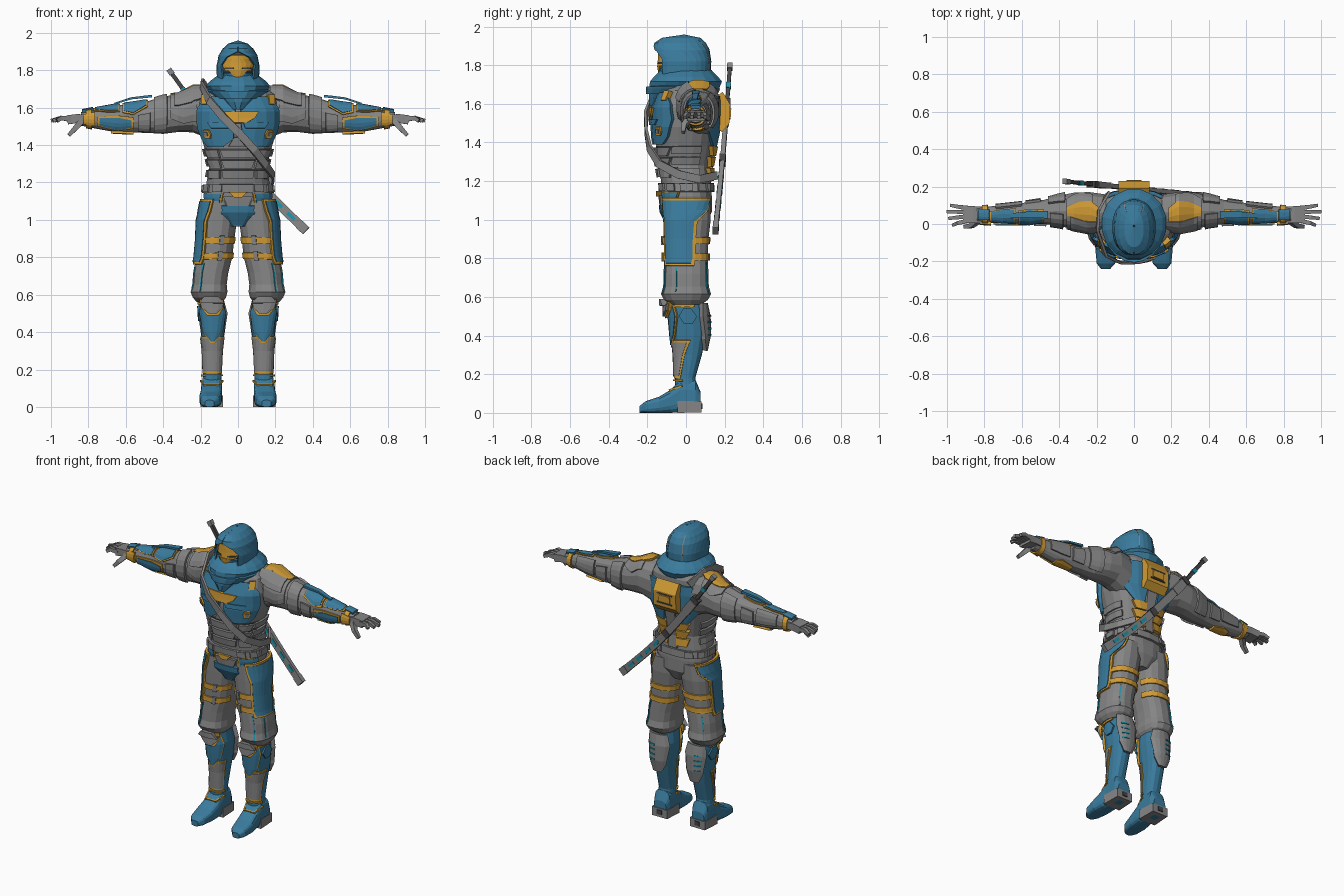
import bpy, bmesh, math
from mathutils import Vector

if "Cube" in bpy.data.objects:
    bpy.data.objects.remove(bpy.data.objects["Cube"])

COLORS = {"grey": (.235, .235, .235), "dark_grey": (.06, .06, .065), "blue": (.042, .2, .34),
          "gold": (.64, .33, .035), "cyan": (.01, .3, .42)}
MATS = {}
for key, c in COLORS.items():
    MATS[key] = bpy.data.materials.new(key)
    MATS[key].diffuse_color = (*c, 1)


def finish(name, bm, mat, mirror, thick=0):
    me = bpy.data.meshes.new(name)
    bm.to_mesh(me)
    bm.free()
    ob = bpy.data.objects.new(name, me)
    bpy.context.collection.objects.link(ob)
    me.materials.append(MATS[mat])
    if thick:
        m = ob.modifiers.new("thickness", "SOLIDIFY")
        m.thickness, m.offset = thick, -1
    if mirror:
        ob.modifiers.new("mirror", "MIRROR")
    return ob


def lerp_rows(rows, h):
    rows = sorted(rows)
    if h <= rows[0][0]:
        return rows[0][1:]
    for a, b in zip(rows, rows[1:]):
        if h <= b[0]:
            f = (h - a[0]) / (b[0] - a[0])
            return [p + (q - p) * f for p, q in zip(a[1:], b[1:])]
    return rows[-1][1:]


def point(surf, h, deg, d=0):
    """Point on a ringed surface, pushed out by d."""
    rings, axis, n = surf
    cu, cv, ru, rv = lerp_rows(rings, h)
    c, s = math.cos(math.radians(deg)), math.sin(math.radians(deg))
    v = Vector((math.copysign(abs(c) ** (2 / n), c) * ru, math.copysign(abs(s) ** (2 / n), s) * rv))
    v += v.normalized() * d
    u, w = cu + v.x, cv + v.y
    return {"z": (u, w, h), "x": (h, u, w), "y": (u, h, w)}[axis]


def loft(name, surf, mat, sides=16, mirror=True):
    """Closed solid through all the rings."""
    bm = bmesh.new()
    loops = [[bm.verts.new(point(surf, r[0], 360 * (i + .5) / sides)) for i in range(sides)]
             for r in sorted(surf[0])]
    for a, b in zip(loops, loops[1:]):
        for i in range(sides):
            j = (i + 1) % sides
            bm.faces.new((a[i], a[j], b[j], b[i]))
    bm.faces.new(loops[0][::-1])
    bm.faces.new(loops[-1])
    bmesh.ops.recalc_face_normals(bm, faces=bm.faces)
    return finish(name, bm, mat, mirror)


def plate(name, surf, rows, d, mat, trim=0, mirror=True):
    """Armour plate following a surface; rows are (height, start angle, end angle)."""
    rows = sorted(rows)
    if trim:
        g = [[h, a - trim * 650, b + trim * 650] for h, a, b in rows]
        g[0][0] -= trim
        g[-1][0] += trim
        plate(name + "_trim", surf, g, d * .7, "gold", 0, mirror)
    lo, hi = rows[0][0], rows[-1][0]
    hs = sorted({r[0] for r in rows} | {r[0] for r in surf[0] if lo + .004 < r[0] < hi - .004})
    cols = max(1, round(max(b - a for _, a, b in rows) / 18))
    bm = bmesh.new()
    grid = []
    for h in hs:
        a, b = lerp_rows(rows, h)
        grid.append([bm.verts.new(point(surf, h, a + (b - a) * i / cols, d)) for i in range(cols + 1)])
    for p, q in zip(grid, grid[1:]):
        for i in range(cols):
            bm.faces.new((p[i], p[i + 1], q[i + 1], q[i]))
    return finish(name, bm, mat, mirror, d + .006)


def bar(name, pts, w, t, mat, normal=None, taper=1, mirror=False):
    """Rectangular bar along points; without a normal it faces away from the body axis."""
    pts = [Vector(p) for p in pts]
    bm = bmesh.new()
    loops = []
    for i, p in enumerate(pts):
        tan = (pts[min(i + 1, len(pts) - 1)] - pts[max(i - 1, 0)]).normalized()
        n = Vector(normal) if normal else Vector((p.x, p.y, 0))
        n = (n - tan * n.dot(tan)).normalized()
        k = .5 * (1 + (taper - 1) * i / (len(pts) - 1))
        s, n = tan.cross(n) * w * k, n * t * k
        loops.append([bm.verts.new(p + o) for o in (s + n, n - s, -s - n, s - n)])
    for a, b in zip(loops, loops[1:]):
        for i in range(4):
            bm.faces.new((a[i], a[i - 1], b[i - 1], b[i]))
    bm.faces.new(loops[0])
    bm.faces.new(loops[-1])
    bmesh.ops.recalc_face_normals(bm, faces=bm.faces)
    return finish(name, bm, mat, mirror)


# Ringed surfaces: (position, centre u, centre v, radius u, radius v)
TORSO = ([(.97, 0, .01, .05, .09), (1.04, 0, .01, .16, .125), (1.12, 0, .005, .18, .13),
          (1.2, 0, 0, .17, .13), (1.28, 0, -.01, .155, .135), (1.38, 0, -.005, .18, .15),
          (1.48, 0, 0, .21, .165), (1.58, 0, .005, .22, .165), (1.67, 0, .02, .205, .145),
          (1.73, 0, .03, .12, .11)], "z", 2.5)
ARM = ([(.15, .06, 1.57, .1, .14), (.24, .065, 1.59, .108, .122), (.32, .07, 1.57, .1, .1),
        (.4, .07, 1.56, .083, .1), (.48, .065, 1.55, .066, .085), (.56, .06, 1.545, .058, .078),
        (.66, .055, 1.54, .052, .07), (.76, .05, 1.54, .046, .052), (.84, .05, 1.54, .04, .036)], "x", 2.3)
LEG = ([(.56, .152, 0, .07, .08), (.585, .153, 0, .09, .115), (.615, .155, 0, .1, .132),
        (.655, .152, 0, .093, .12), (.72, .145, 0, .095, .118), (.8, .127, 0, .098, .115),
        (.9, .117, 0, .099, .118), (1.0, .108, .005, .105, .125), (1.1, .1, .005, .093, .125)], "z", 2.4)
SHIN = ([(.12, .14, 0, .052, .056), (.18, .138, -.005, .05, .053), (.3, .136, .01, .053, .072),
         (.4, .135, .015, .063, .088), (.5, .135, .01, .072, .092), (.6, .145, 0, .065, .08)], "z", 2.5)
FOOT = ([(-.24, .152, .018, .025, .018), (-.21, .15, .03, .05, .03), (-.14, .147, .042, .06, .042),
         (-.08, .142, .06, .058, .06), (-.03, .14, .085, .056, .085), (.05, .14, .085, .056, .085),
         (.075, .14, .06, .045, .05)], "y", 3.5)
HEAD = ([(1.62, 0, -.02, .07, .09), (1.72, 0, -.02, .072, .1), (1.8, 0, -.025, .09, .11),
         (1.88, 0, -.025, .08, .105), (1.93, 0, -.02, .03, .05)], "z", 2)
HOOD = ([(1.66, 0, -.01, .095, .13), (1.74, 0, -.015, .108, .138), (1.82, 0, -.02, .112, .147),
         (1.88, 0, -.025, .1, .143), (1.915, 0, -.03, .078, .13), (1.942, 0, -.025, .048, .095),
         (1.958, 0, -.01, .001, .002)], "z", 2.3)
COWL = ([(1.59, 0, -.1, .045, .09), (1.63, 0, -.045, .095, .15), (1.68, 0, -.01, .15, .185),
         (1.715, 0, 0, .175, .19), (1.74, 0, 0, .155, .17), (1.775, 0, 0, .108, .135)], "z", 2)

# Head, mask, hood and cowl
loft("head", HEAD, "dark_grey", 16, False)
plate("forehead_guard", HEAD, [(1.795, -130, -50), (1.835, -155, -25), (1.86, -135, -45), (1.885, -108, -72)],
      .014, "gold", 0, False)
plate("nose_guard", HEAD, [(1.75, -94, -86), (1.795, -118, -62)], .017, "gold", 0, False)
plate("eye_slot", HEAD, [(1.806, -130, -102), (1.816, -136, -106)], .018, "dark_grey")
plate("face_mask", HEAD, [(1.66, -125, -55), (1.73, -150, -30), (1.785, -155, -25)], .012, "blue", 0, False)
plate("hood", HOOD, [(1.66, -62, 242), (1.74, -46, 226), (1.83, -40, 220), (1.87, -57, 237),
                     (1.9, -89, 269), (1.958, -90, 270)], .004, "blue", 0, False)
plate("hood_seam", HOOD, [(1.76, 64, 67), (1.88, 62, 65), (1.93, 50, 54)], .0055, "grey")
loft("cowl", COWL, "blue", 16, False)
plate("cowl_fold", COWL, [(1.65, -205, 25), (1.69, -220, 40)], .012, "blue", 0, False)

# Torso with chest, abdomen and back armour
loft("torso", TORSO, "grey", 20, False)
plate("chest_plate", TORSO, [(1.39, -72, -40), (1.43, -86, -28), (1.52, -88, -20), (1.6, -88, -26),
                             (1.66, -86, -45)], .02, "blue")
plate("chest_rib", TORSO, [(1.49, -84, -58), (1.52, -86, -52)], .028, "blue")
plate("sternum_gap", TORSO, [(1.39, -100, -80), (1.44, -93, -87)], .022, "grey", 0, False)
plate("chest_emblem", TORSO, [(1.52, -99, -83), (1.545, -107, -74), (1.58, -108, -69)], .03, "gold", 0, False)
plate("collar_tab", TORSO, [(1.62, -50, -38), (1.67, -50, -36)], .027, "gold")
plate("chest_port", TORSO, [(1.435, -53, -43), (1.455, -56, -40), (1.48, -53, -43)], .03, "gold")
plate("chest_port_core", TORSO, [(1.447, -51, -45), (1.468, -51, -45)], .035, "grey")
for i, h in enumerate((1.22, 1.275, 1.33)):
    plate("abdomen_gap_%d" % i, TORSO, [(h + .042, -170, -10), (h + .052, -170, -10)], .003, "dark_grey", 0, False)
    plate("belly_plate_%d" % i, TORSO, [(h, -110, -70), (h + .043, -114, -66)], .02, "grey", 0, False)
    plate("side_plate_%d" % i, TORSO, [(h, -62, -32), (h + .044, -60, -24)], .016, "grey")
    plate("flank_plate_%d" % i, TORSO, [(h + .01, -22, 28), (h + .048, -20, 28)], .013, "grey")
    plate("spine_plate_%d" % i, TORSO, [(h, 64, 84), (h + .049, 56, 84)], .022, "gold")
plate("spine_channel", TORSO, [(1.2, 84, 96), (1.46, 84, 96)], .016, "grey", 0, False)
plate("shoulder_blade_plate", TORSO, [(1.38, 60, 80), (1.48, 34, 84), (1.64, 34, 84)], .018, "blue")
bar("back_pack", [(0, .165, 1.475), (0, .195, 1.505), (0, .2, 1.59), (0, .165, 1.645)], .165, .06, "gold", (0, 1, 0))
bar("back_pack_panel", [(0, .228, 1.53), (0, .23, 1.575)], .08, .009, "gold", (0, 1, 0))
for i, h in enumerate((1.522, 1.583)):
    bar("back_pack_slot_%d" % i, [(-.055, .227, h), (.055, .227, h)], .008, .008, "dark_grey", (0, 1, 0))

# Belt and hips
plate("belt", TORSO, [(1.145, -180, 180), (1.19, -180, 180)], .015, "grey", 0, False)
for i, a in enumerate((-60, -30, 0, 30, 60)):
    plate("belt_pouch_%d" % i, TORSO, [(1.15, a - 9, a + 9), (1.188, a - 9, a + 9)], .024, "grey")
plate("buckle", TORSO, [(1.12, -93, -87), (1.15, -99, -81)], .03, "gold", 0, False)
plate("groin_guard", TORSO, [(.965, -125, -55), (1.02, -119, -61), (1.05, -112, -68), (1.075, -112, -68)],
      .022, "blue", 0, False)
plate("groin_upper_plate", TORSO, [(1.075, -103, -77), (1.125, -108, -72)], .018, "grey", 0, False)
plate("waist_flap", TORSO, [(1.03, -58, -35), (1.14, -67, -15)], .012, "blue", .005)

# Trouser legs, hip armour and thigh straps
loft("trouser_leg", LEG, "grey", 16)
plate("hip_panel", LEG, [(.775, -50, 8), (.8, -54, 11), (.99, -54, 12), (1.05, -62, 46), (1.1, -66, 56)],
      .014, "blue", .012)
for i, h in enumerate((.79, .875)):
    plate("thigh_strap_%d" % i, LEG, [(h, -165, 165), (h + .034, -165, 165)], .008, "gold")
    plate("strap_clip_%d" % i, LEG, [(h - .006, -110, -98), (h + .04, -110, -98)], .013, "grey")
plate("trouser_line", LEG, [(.62, -66, -62), (.77, -66, -62)], .004, "cyan")
plate("trouser_back_line", LEG, [(.62, 58, 62), (.78, 58, 62)], .004, "cyan")
plate("trouser_side_line", LEG, [(.63, -22, -19), (.75, -22, -19)], .004, "cyan")

# Shins, knees and boots
loft("shin", SHIN, "blue", 14)
plate("shin_upper_guard", SHIN, [(.35, -94, -86), (.4, -130, -50), (.5, -145, -35), (.55, -135, -45)],
      .014, "blue", .009)
plate("shin_lower_guard", SHIN, [(.19, -150, -28), (.3, -154, -16), (.365, -158, -4)], .008, "grey", .011)
plate("calf_guard", SHIN, [(.32, 70, 110), (.38, 45, 135), (.5, 36, 144), (.57, 45, 135)], .026, "grey")
for i in range(4):
    plate("calf_vent_%d" % i, SHIN, [(.4 + .033 * i, 56, 86), (.409 + .033 * i, 56, 86)], .03, "cyan")
plate("knee_guard", SHIN, [(.5, -98, -82), (.53, -120, -60), (.565, -125, -55)], .04, "grey", .01)
plate("knee_brow", SHIN, [(.555, -122, -58), (.59, -105, -75)], .06, "grey")
plate("knee_disc", SHIN, [(.46, -8, 8), (.5, -22, 22), (.54, -8, 8)], .01, "blue")
plate("knee_side_strap", SHIN, [(.548, -40, 20), (.56, -40, 20)], .008, "gold")
loft("boot", FOOT, "blue", 16)
plate("boot_cuff", SHIN, [(.164, -170, -10), (.173, -170, -10)], .01, "gold")
bar("boot_strap", [(.198, -.02, .14), (.18, -.085, .118), (.105, -.085, .118), (.082, -.02, .14)],
    .01, .01, "gold", (0, -.4, 1), 1, True)
bar("heel", [(.14, -.045, .031), (.14, .08, .031)], .122, .062, "grey", (0, 0, 1), .92, True)
bar("heel_vent", [(.14, .03, .035), (.14, .086, .035)], .035, .028, "dark_grey", (0, 0, 1), 1, True)

# Arms with layered shoulder and forearm armour
loft("arm", ARM, "grey", 14)
plate("shoulder_cap", ARM, [(.22, 35, 205), (.29, 25, 210), (.36, 50, 190)], .008, "grey")
plate("shoulder_pad", ARM, [(.185, 80, 112), (.23, 64, 112), (.29, 66, 112), (.36, 82, 100)], .013, "gold")
plate("shoulder_ridge", ARM, [(.17, 112, 150), (.25, 114, 165), (.34, 104, 160)], .017, "grey")
plate("biceps_plate", ARM, [(.38, 100, 235), (.45, 95, 240)], .012, "grey")
plate("triceps_plate", ARM, [(.37, -50, 60), (.46, -45, 55)], .012, "grey")
plate("elbow_pad", ARM, [(.5, -35, 25), (.58, -30, 20)], .012, "grey")
plate("forearm_upper_guard", ARM, [(.49, 88, 140), (.56, 80, 165), (.61, 84, 155)], .012, "blue", .008)
plate("forearm_outer_guard", ARM, [(.64, 72, 150), (.7, 70, 145), (.765, 80, 125)], .012, "blue", .008)
plate("forearm_front_guard", ARM, [(.57, 186, 212), (.64, 178, 225), (.74, 178, 210)], .011, "blue", .011)
plate("forearm_front_brace", ARM, [(.47, 170, 235), (.535, 174, 230)], .011, "grey")
plate("forearm_back_guard", ARM, [(.6, -20, 45), (.74, -15, 50)], .01, "grey")
plate("forearm_under_guard", ARM, [(.56, -105, -65), (.64, -110, -50), (.68, -100, -60)], .011, "gold")
plate("wrist_band", ARM, [(.782, -180, 180), (.812, -180, 180)], .009, "gold")
plate("wrist_guard", ARM, [(.775, 64, 116), (.835, 64, 116)], .016, "blue")
plate("wrist_plate", ARM, [(.765, 150, 215), (.825, 155, 210)], .014, "gold")
bar("forearm_blade", [(.46, .05, 1.662), (.57, .05, 1.65), (.66, .045, 1.622)], .04, .014, "blue",
    (0, 0, 1), .6, True)

# Hands
bar("palm", [(.81, .05, 1.54), (.86, .05, 1.542), (.91, .053, 1.535)], .088, .046, "grey", (0, 0, 1), 1.05, True)
for i, (y0, y1, x1) in enumerate(((.015, -.006, .968), (.04, .03, .99), (.064, .066, 1.0), (.086, .1, .98))):
    bar("finger_%d" % i, [(.895, y0, 1.538), (.945, (y0 + y1) / 2, 1.545), (x1, y1, 1.53)],
        .024, .028, "grey", (0, 0, 1), .7, True)
bar("thumb", [(.835, .02, 1.53), (.87, -.01, 1.49), (.905, -.015, 1.452)], .034, .032, "grey", (0, 1, 0), .6, True)

# Sling across the chest and back
bar("sling", [(-.14, .165, 1.66), (-.19, .07, 1.735), (-.195, -.03, 1.72), (-.155, -.165, 1.64),
              (-.08, -.205, 1.55), (.01, -.208, 1.46), (.09, -.19, 1.37), (.15, -.14, 1.29),
              (.19, -.04, 1.235), (.185, .07, 1.21), (.12, .16, 1.23)], .042, .014, "grey")


# Sword on the back, set along one line from the pommel to the sheath tip
def sword_at(f):
    return (-.37 + .73 * f, .228 - .075 * f, 1.805 - .86 * f - .05 * math.sin(math.pi * f))


def sword_part(name, f0, f1, w, t, mat, steps=1):
    bar(name, [sword_at(f0 + (f1 - f0) * i / steps) for i in range(steps + 1)], w, t, mat, (0, 1, 0))


sword_part("pommel", 0, .025, .03, .028, "grey")
sword_part("grip", .02, .2, .022, .02, "dark_grey", 2)
sword_part("grip_band", .1, .125, .027, .025, "cyan")
sword_part("guard", .19, .215, .055, .035, "dark_grey")
sword_part("sheath", .21, 1, .047, .024, "grey", 6)
sword_part("sheath_collar", .22, .31, .054, .032, "grey")
sword_part("sheath_clasp", .5, .54, .052, .032, "dark_grey")
sword_part("sheath_tip", .955, 1.005, .05, .03, "grey")
for i in range(4):
    sword_part("sheath_inlay_%d" % i, .6 + .09 * i, .65 + .09 * i, .02, .029, "cyan")

for m in bpy.data.materials:
    if m.users and not m.is_grease_pencil:
        m.use_nodes = True
        m.node_tree.nodes["Principled BSDF"].inputs["Base Color"].default_value = m.diffuse_color
